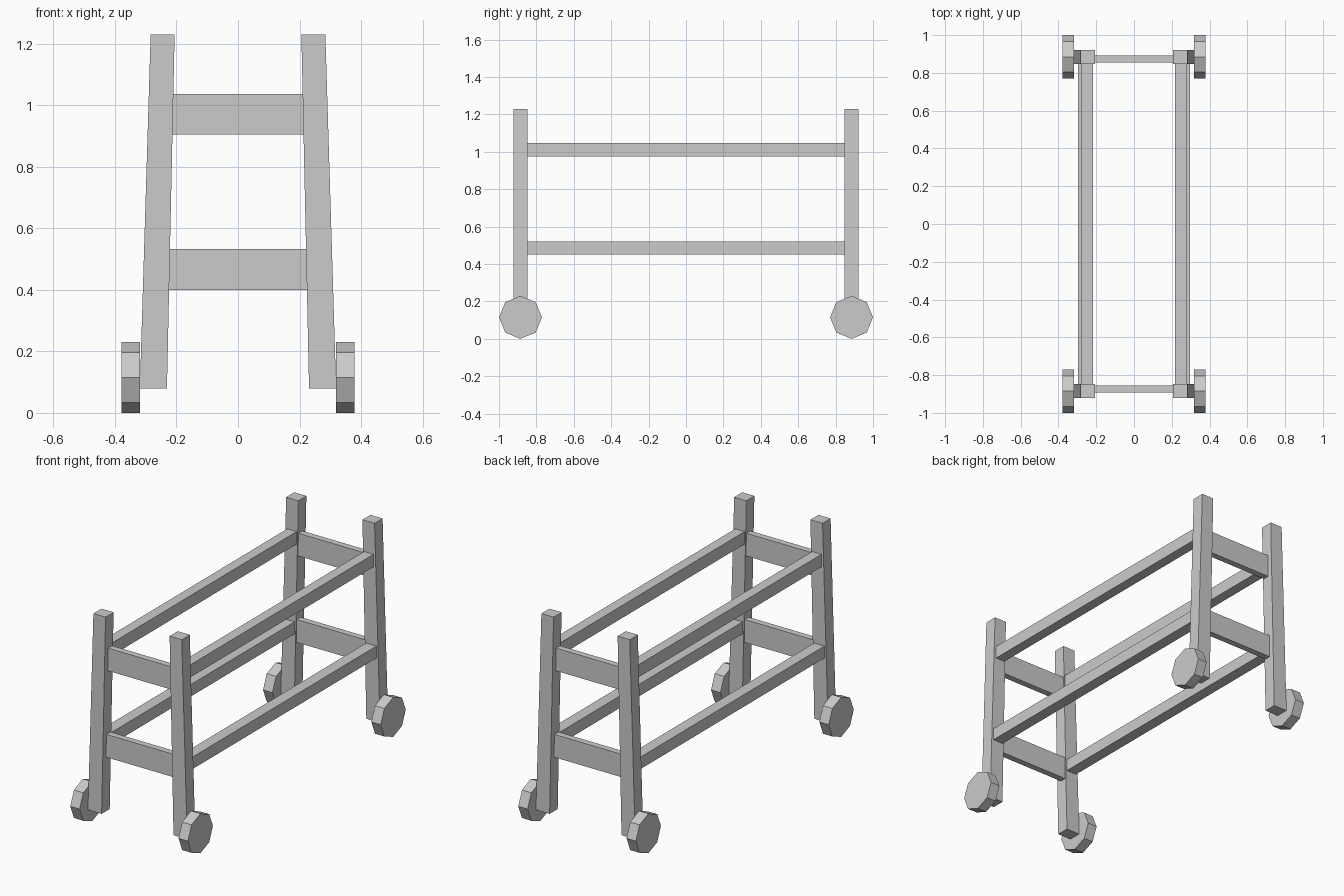
import bpy, bmesh
from math import pi
from mathutils import Matrix

if "Cube" in bpy.data.objects:
    bpy.data.objects.remove(bpy.data.objects["Cube"])


def make_object(name, bm):
    bmesh.ops.recalc_face_normals(bm, faces=bm.faces)
    mesh = bpy.data.meshes.new(name)
    bm.to_mesh(mesh)
    bm.free()
    obj = bpy.data.objects.new(name, mesh)
    bpy.context.collection.objects.link(obj)
    return obj


def beam(name, y0, y1, outline):
    """Extrude a front-view (x, z) outline along y."""
    bm = bmesh.new()
    face = bm.faces.new([bm.verts.new((x, y0, z)) for x, z in outline])
    side = bmesh.ops.extrude_face_region(bm, geom=[face])["geom"]
    bmesh.ops.translate(bm, vec=(0, y1 - y0, 0),
                        verts=[v for v in side if isinstance(v, bmesh.types.BMVert)])
    return make_object(name, bm)


def wheel(name, x, y):
    bm = bmesh.new()
    bmesh.ops.create_cone(bm, cap_ends=True, segments=8, radius1=0.115, radius2=0.115,
                          depth=0.06,
                          matrix=Matrix.Translation((x, y, 0.115)) @ Matrix.Rotation(pi / 2, 4, 'Y'))
    return make_object(name, bm)


for end, sy in (("front", -1), ("back", 1)):
    # Leaning, slightly tapered legs and octagonal wheels
    for side, sx in (("left", -1), ("right", 1)):
        beam(f"{end}_{side}_leg", sy * 0.848, sy * 0.922,
             [(sx * 0.231, 0.08), (sx * 0.319, 0.08), (sx * 0.284, 1.23), (sx * 0.206, 1.23)])
        wheel(f"{end}_{side}_wheel", sx * 0.348, sy * 0.885)
    # Wide crossbars joining each pair of legs, ends cut to the leg slope
    for level, z0, z1, xb, xt in (("lower", 0.40, 0.533, 0.225, 0.222),
                                  ("upper", 0.905, 1.037, 0.214, 0.211)):
        beam(f"{end}_{level}_crossbar", sy * 0.855, sy * 0.892,
             [(-xb, z0), (xb, z0), (xt, z1), (-xt, z1)])

# Long side rails
for side, sx in (("left", -1), ("right", 1)):
    for level, z0, z1, x0, x1 in (("lower", 0.45, 0.52, 0.23, 0.296),
                                  ("upper", 0.975, 1.048, 0.217, 0.277)):
        beam(f"{side}_{level}_rail", -0.85, 0.85,
             [(sx * x0, z0), (sx * x1, z0), (sx * x1, z1), (sx * x0, z1)])
